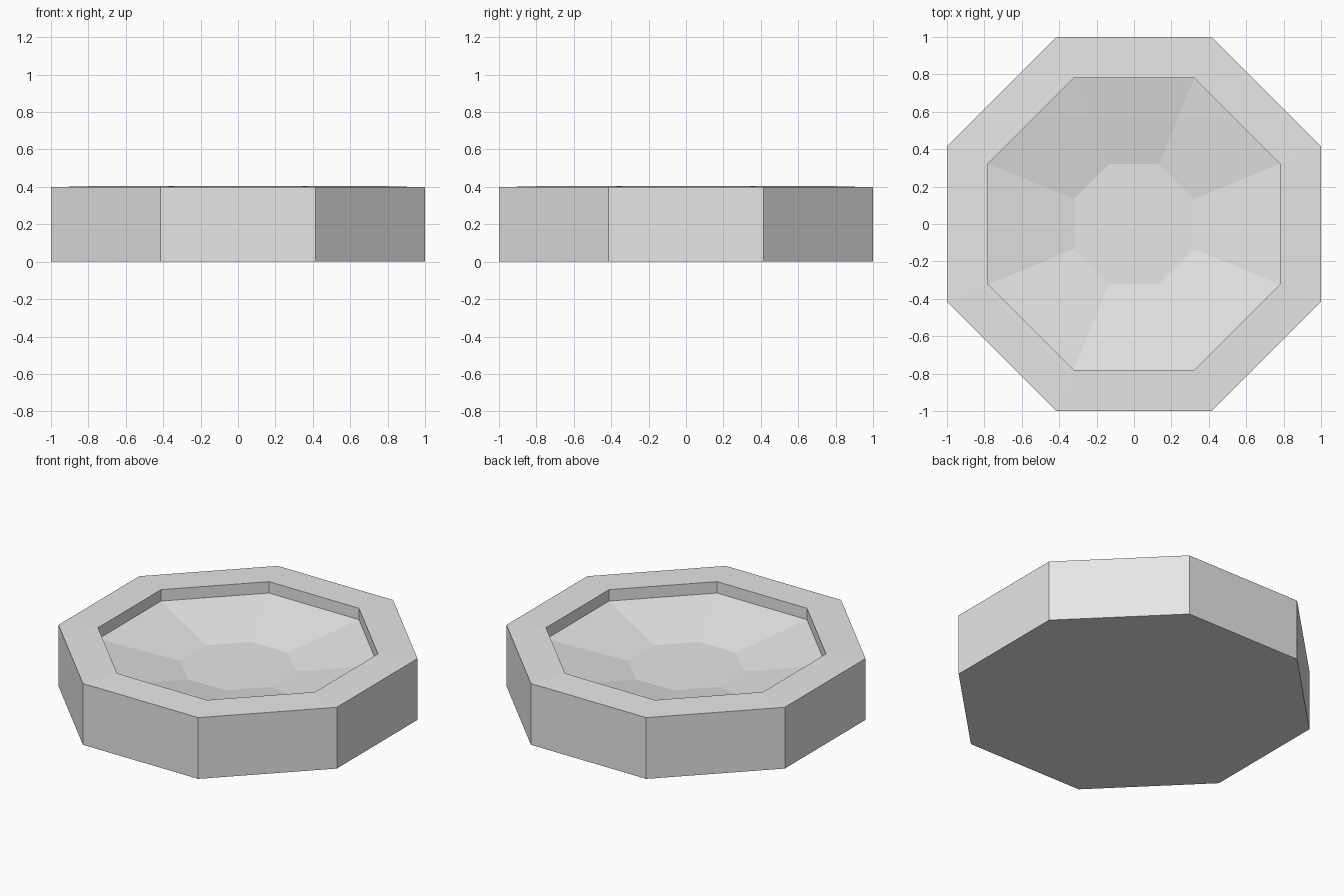
import bpy, bmesh, math

if "Cube" in bpy.data.objects:
    bpy.data.objects.remove(bpy.data.objects["Cube"], do_unlink=True)

SIDES = 8

# Plain light grey over the whole basin
grey = bpy.data.materials.new("light_grey")
grey.use_nodes = True
colour = (0.8, 0.8, 0.8, 1)
grey.diffuse_color = colour
grey.node_tree.nodes["Principled BSDF"].inputs["Base Color"].default_value = colour


def ring(bm, apothem, z):
    """Octagon with flat sides facing the axes."""
    r = apothem / math.cos(math.pi / SIDES)
    angles = [(i + 0.5) * 2 * math.pi / SIDES for i in range(SIDES)]
    return [bm.verts.new((r * math.cos(a), r * math.sin(a), z)) for a in angles]


# Profile: base, outer wall, rim, inner lip, sloping bowl, flat floor
profile = [(1.0, 0.0), (1.0, 0.398), (0.78, 0.404), (0.78, 0.33), (0.32, 0.24)]

bm = bmesh.new()
rings = [ring(bm, a, z) for a, z in profile]
for low, high in zip(rings, rings[1:]):
    for i in range(SIDES):
        j = (i + 1) % SIDES
        bm.faces.new((low[i], low[j], high[j], high[i]))
bm.faces.new(rings[0][::-1])   # underside
bm.faces.new(rings[-1])        # bowl floor
bmesh.ops.recalc_face_normals(bm, faces=bm.faces)

mesh = bpy.data.meshes.new("octagonal_basin")
bm.to_mesh(mesh)
bm.free()
mesh.materials.append(grey)
basin = bpy.data.objects.new("octagonal_basin", mesh)
bpy.context.collection.objects.link(basin)
